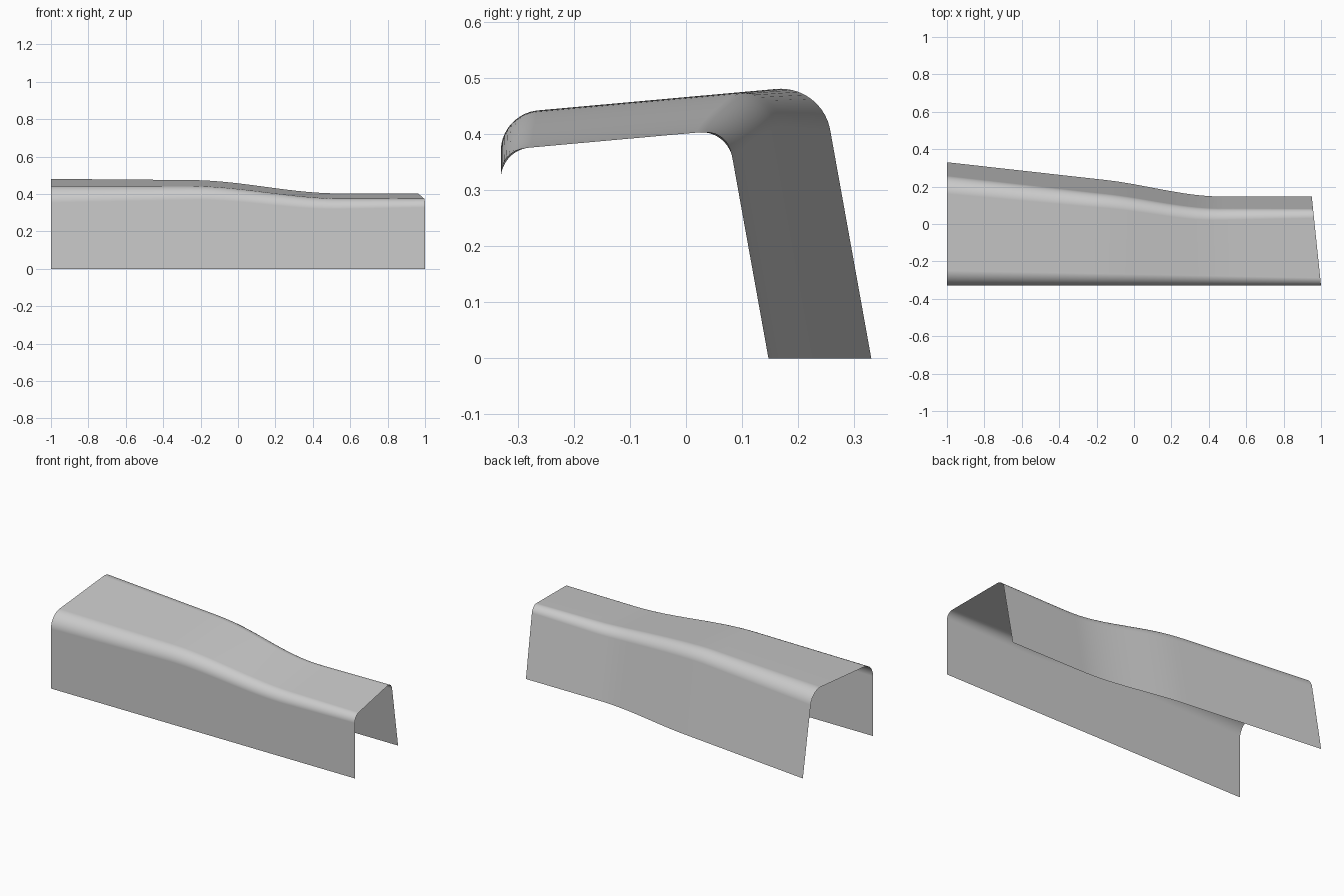
import bpy
import bmesh
from mathutils import Vector

cube = bpy.data.objects.get("Cube")
if cube:
    bpy.data.objects.remove(cube, do_unlink=True)

FRONT = -0.33       # front wall plane
RISE = 0.09         # slope of the top panel towards the back
LEAN = 0.18         # outward lean of the back wall
STATIONS = 80
ARC = 12

# Outward normals of the three panels, in (y, z)
N_FRONT = Vector((-1, 0))
N_TOP = Vector((-RISE, 1)).normalized()
N_BACK = Vector((1, LEAN)).normalized()


def top_height(x):
    """Height of the top panel above the front wall."""
    t = min(max((x + 0.25) / 0.8, 0), 1)
    return 0.436 - 0.065 * t * t * (3 - 2 * t)


def back_foot(x):
    """Y of the back wall's lower edge: a taper easing into a straight run."""
    start, end, slope = -0.15, 0.47, -0.112
    if x < start:
        return 0.235 + slope * (x - start)
    t = min((x - start) / (end - start), 1)
    ease = t * t * (3 - 2 * t)
    return (0.235 * (1 - ease) + 0.147 * ease
            + slope * (end - start) * t * (1 - t) ** 2)


def fillet(corner, n0, n1, r):
    """Arc of radius r tangent to the two panels that meet at a corner."""
    centre = corner - (n0 + n1) * (r / (1 + n0.dot(n1)))
    return [centre + r * n0.lerp(n1, k / ARC).normalized() for k in range(ARC + 1)]


def section(x):
    """Open channel profile, from front lower edge to back lower edge."""
    h, foot = top_height(x), back_foot(x)
    r = 0.0675 - 0.0215 * x
    y = (foot - LEAN * (h - RISE * FRONT)) / (1 + LEAN * RISE)
    back_corner = Vector((y, h + RISE * (y - FRONT)))
    return ([Vector((FRONT, 0))]
            + fillet(Vector((FRONT, h)), N_FRONT, N_TOP, r)
            + fillet(back_corner, N_TOP, N_BACK, r)
            + [Vector((foot, 0))])


def skewed(x, y):
    """Trim the narrow end at a slight angle."""
    bend = 0.55
    if x <= bend:
        return x
    end = 1 - 0.104 * (y - FRONT)
    return bend + (x - bend) / (1 - bend) * (end - bend)


# Sheet metal channel lofted through the sections
bm = bmesh.new()
rows = []
for i in range(STATIONS + 1):
    x = -1 + 2 * i / STATIONS
    rows.append([bm.verts.new((skewed(x, p.x), p.x, p.y)) for p in section(x)])
for a, b in zip(rows, rows[1:]):
    for j in range(len(a) - 1):
        bm.faces.new((a[j], b[j], b[j + 1], a[j + 1])).smooth = True

mesh = bpy.data.meshes.new("channel_cover")
bm.to_mesh(mesh)
bm.free()
cover = bpy.data.objects.new("channel_cover", mesh)
bpy.context.collection.objects.link(cover)
cover.modifiers.new("even_shading", "WEIGHTED_NORMAL")

# Plain grey
grey = bpy.data.materials.new("light_grey")
grey.use_nodes = True
colour = (0.6, 0.6, 0.6, 1)
grey.diffuse_color = colour
grey.node_tree.nodes["Principled BSDF"].inputs["Base Color"].default_value = colour
mesh.materials.append(grey)
